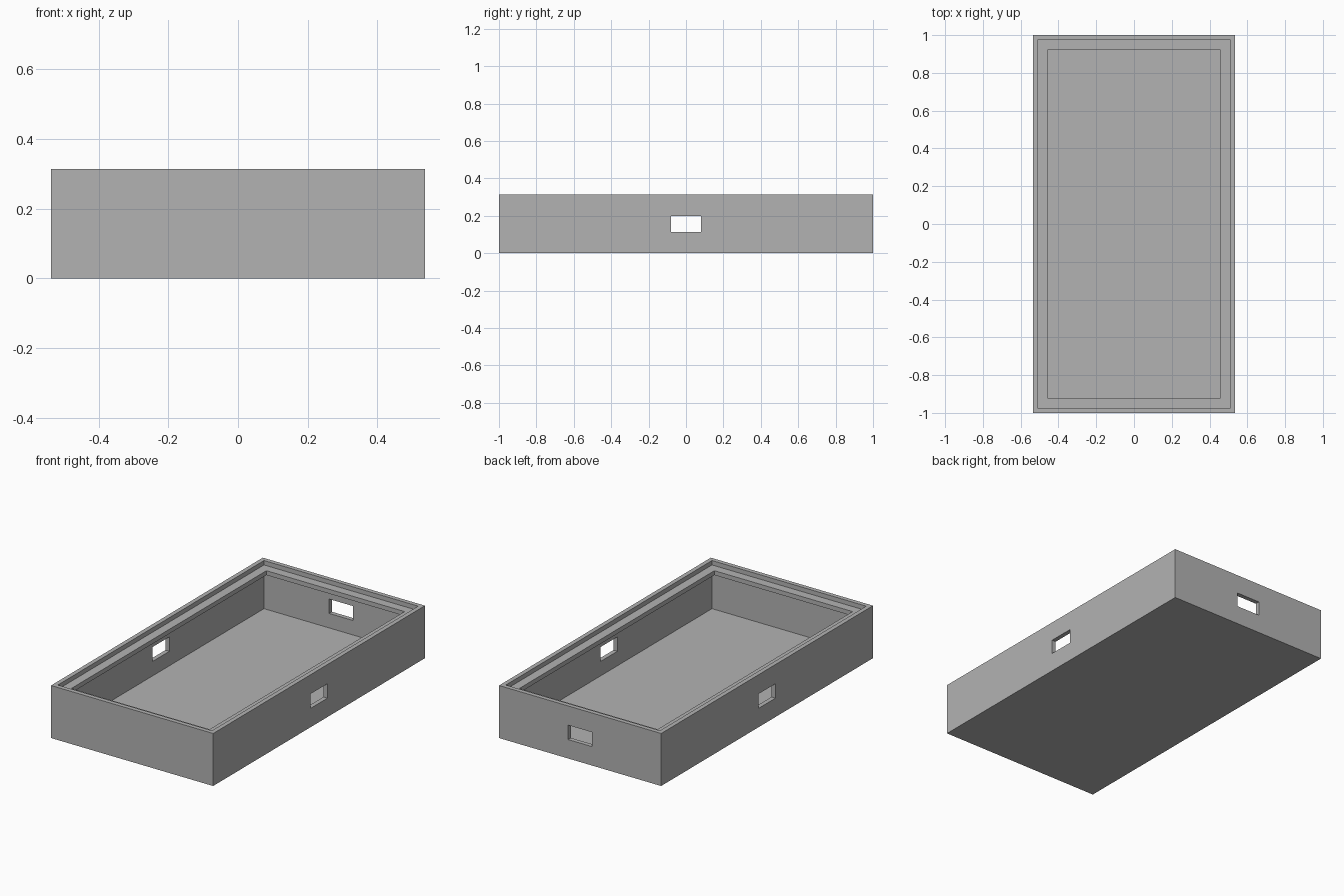
import bpy
import bmesh

if "Cube" in bpy.data.objects:
    bpy.data.objects.remove(bpy.data.objects["Cube"], do_unlink=True)

HALF_X, HALF_Y, HEIGHT = 0.536, 1.0, 0.314
WALL = 0.0264            # thickness of walls, floor and lip
LIP = 3 * WALL           # reach of the lip from the outer face

grey = bpy.data.materials.new("plain grey")
grey.use_nodes = True
colour = (0.45, 0.45, 0.45, 1)
grey.diffuse_color = colour
grey.node_tree.nodes["Principled BSDF"].inputs["Base Color"].default_value = colour


def add_object(name, bm):
    bmesh.ops.recalc_face_normals(bm, faces=bm.faces)
    mesh = bpy.data.meshes.new(name)
    bm.to_mesh(mesh)
    bm.free()
    mesh.materials.append(grey)
    obj = bpy.data.objects.new(name, mesh)
    bpy.context.collection.objects.link(obj)
    return obj


def rectangular_shell(name, profile):
    """Sweep an (inset, height) profile around the rectangular footprint."""
    bm = bmesh.new()
    rings = []
    for inset, z in profile:
        x, y = HALF_X - inset, HALF_Y - inset
        rings.append([bm.verts.new((sx * x, sy * y, z))
                      for sx, sy in ((-1, -1), (1, -1), (1, 1), (-1, 1))])
    for low, high in zip(rings, rings[1:]):
        for i in range(4):
            j = (i + 1) % 4
            bm.faces.new((low[i], low[j], high[j], high[i]))
    bm.faces.new(rings[0])
    bm.faces.new(rings[-1])
    return add_object(name, bm)


def cut_box(target, name, size, centre):
    """Cut a box-shaped opening and discard the cutter."""
    bm = bmesh.new()
    bmesh.ops.create_cube(bm, size=1)
    bmesh.ops.scale(bm, vec=size, verts=bm.verts)
    bmesh.ops.translate(bm, vec=centre, verts=bm.verts)
    cutter = add_object(name, bm)
    cutter.hide_render = True
    mod = target.modifiers.new(name, "BOOLEAN")
    mod.operation = "DIFFERENCE"
    mod.solver = "EXACT"
    mod.object = cutter
    bpy.context.view_layer.objects.active = target
    bpy.ops.object.modifier_apply(modifier=mod.name)
    bpy.data.objects.remove(cutter, do_unlink=True)


# Open tray: outer wall, rim, recessed lip, thin inner wall, floor
tray = rectangular_shell("tray", [
    (0, 0), (0, HEIGHT),
    (WALL, HEIGHT), (WALL, HEIGHT - WALL),
    (LIP, HEIGHT - WALL), (LIP, HEIGHT - 2 * WALL),
    (WALL, HEIGHT - 2 * WALL), (WALL, WALL),
])

# Openings in both long sides and in the back wall
OPEN_W, OPEN_H, OPEN_Z = 0.158, 0.086, 0.156
cut_box(tray, "side_openings", (2, OPEN_W, OPEN_H), (0, 0, OPEN_Z))
cut_box(tray, "back_opening", (OPEN_W, 0.2, OPEN_H), (0, HALF_Y, OPEN_Z))
